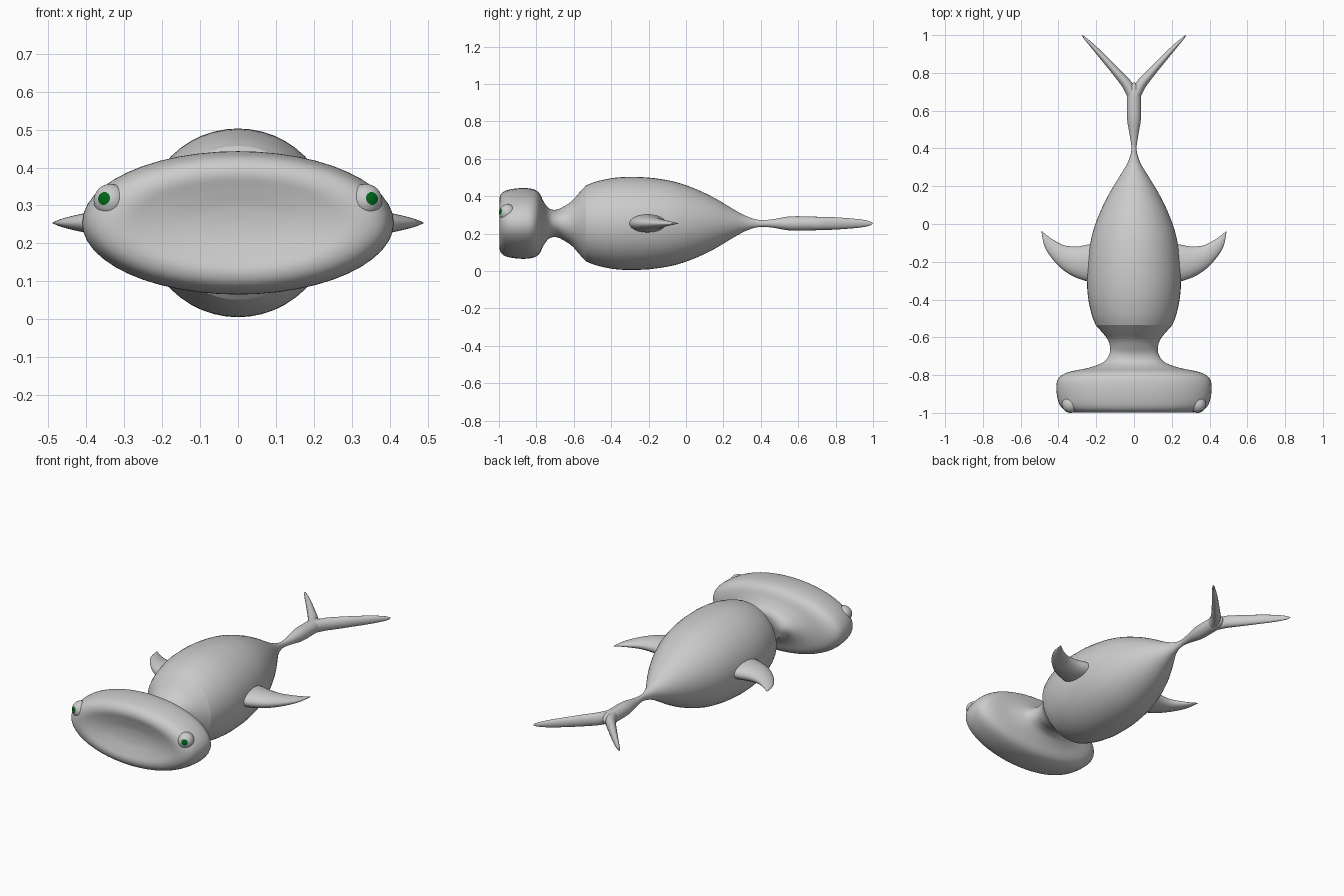
import bpy, bmesh, math
from mathutils import Vector

if "Cube" in bpy.data.objects:
    bpy.data.objects.remove(bpy.data.objects["Cube"])

CZ = 0.254  # height of the body axis


def material(name, rgb):
    m = bpy.data.materials.new(name)
    m.diffuse_color = (*rgb, 1)
    m.use_nodes = True
    m.node_tree.nodes["Principled BSDF"].inputs["Base Color"].default_value = m.diffuse_color
    return m


GREY = material("skin grey", (0.6, 0.6, 0.6))
GREEN = material("pupil green", (0.0, 0.13, 0.01))


def finish(name, bm, mats, angle=50):
    bmesh.ops.recalc_face_normals(bm, faces=bm.faces)
    me = bpy.data.meshes.new(name)
    bm.to_mesh(me)
    bm.free()
    ob = bpy.data.objects.new(name, me)
    bpy.context.collection.objects.link(ob)
    for m in mats:
        me.materials.append(m)
    bpy.ops.object.select_all(action='DESELECT')
    ob.select_set(True)
    bpy.context.view_layer.objects.active = ob
    bpy.ops.object.shade_smooth_by_angle(angle=math.radians(angle))
    return ob


def smooth(rows, steps=4):
    """Catmull-Rom interpolation of a list of section tuples."""
    out = []
    for i in range(len(rows) - 1):
        p = [rows[max(i - 1, 0)], rows[i], rows[i + 1], rows[min(i + 2, len(rows) - 1)]]
        for s in range(steps):
            t = s / steps
            out.append(tuple(0.5 * (2 * b + (c - a) * t + (2 * a - 5 * b + 4 * c - d) * t * t
                                    + (3 * b - a - 3 * c + d) * t ** 3)
                             for a, b, c, d in zip(*p)))
    return out + [tuple(rows[-1])]


def loft(name, sections, n=48):
    """Skin elliptical sections, each a (centre, axis u, axis v) of vectors."""
    bm = bmesh.new()
    rings = []
    for c, u, v in sections:
        rings.append([bm.verts.new(c + u * math.cos(2 * math.pi * k / n)
                                   + v * math.sin(2 * math.pi * k / n)) for k in range(n)])
    for a, b in zip(rings, rings[1:]):
        for k in range(n):
            bm.faces.new((a[k], a[(k + 1) % n], b[(k + 1) % n], b[k]))
    for r in (rings[0], rings[-1]):
        bm.faces.new(r)
    return finish(name, bm, [GREY])


def along_y(name, rows):
    return loft(name, [(Vector((0, y, CZ)), Vector((max(a, .001), 0, 0)),
                        Vector((0, 0, max(b, .001)))) for y, a, b in rows])


# Wide flattened head with a dished face, narrowing into the neck: (y, half width, half height)
along_y("head_and_neck", smooth([
    (-.972, .005, .003), (-.976, .12, .045), (-.988, .23, .09), (-.998, .31, .13),
    (-.985, .365, .162), (-.95, .397, .180), (-.88, .411, .189), (-.82, .402, .184),
    (-.785, .35, .163), (-.76, .235, .115), (-.73, .16, .079), (-.69, .131, .074),
    (-.65, .127, .093), (-.61, .140, .120), (-.57, .172, .165), (-.535, .203, .203)]))

# Plump round body thinning into the tail stem
along_y("body_and_tail_stem", smooth([
    (-.535, .203, .203), (-.48, .224, .224), (-.39, .243, .243), (-.29, .249, .249),
    (-.17, .242, .242), (-.05, .220, .220), (.06, .181, .181), (.16, .132, .132),
    (.25, .078, .078), (.32, .036, .040), (.39, .014, .019), (.46, .021, .022),
    (.55, .036, .037), (.64, .038, .038), (.70, .036, .036), (.735, .020, .025),
    (.75, .002, .003)]))

# Front and back edge of each side fin, with half thickness: (x, y front, x, y back, thickness)
FIN = smooth([(.17, -.31, .17, -.10, .050), (.24, -.305, .24, -.108, .048),
              (.32, -.278, .30, -.119, .042), (.385, -.235, .365, -.114, .031),
              (.44, -.175, .42, -.088, .020), (.475, -.115, .458, -.062, .010),
              (.490, -.040, .488, -.038, .001)])
# Centre line of each tail fork: (x, y, half width, half height)
FORK = smooth([(.004, .67, .030, .034), (.035, .735, .028, .035), (.085, .795, .023, .033),
               (.15, .868, .018, .028), (.215, .938, .012, .021), (.26, .984, .006, .011),
               (.275, .999, .001, .001)])

for side, s in (("right", 1), ("left", -1)):
    secs = []
    for x0, y0, x1, y1, t in FIN:
        a, b = Vector((s * x0, y0, CZ)), Vector((s * x1, y1, CZ))
        secs.append(((a + b) / 2, (b - a) / 2, Vector((0, 0, t))))
    loft(side + "_fin", secs, 24)

    across = Vector((s * .76, -.65, 0))
    loft(side + "_tail_fork", [(Vector((s * x, y, CZ)), across * w, Vector((0, 0, h)))
                               for x, y, w, h in FORK], 24)

    # Eyeball whose pole looks outward; the cap around the pole is the pupil
    bm = bmesh.new()
    bmesh.ops.create_uvsphere(bm, u_segments=24, v_segments=24, radius=.045)
    for f in bm.faces:
        f.material_index = int(f.calc_center_median().z > .045 * math.cos(math.radians(22)))
    look = Vector((s * .42, -.89, .15)).normalized()
    bmesh.ops.rotate(bm, verts=bm.verts, cent=(0, 0, 0),
                     matrix=look.to_track_quat('Z', 'Y').to_matrix())
    bmesh.ops.translate(bm, verts=bm.verts, vec=(s * .336, -.955, .312))
    finish(side + "_eye", bm, [GREY, GREEN])
